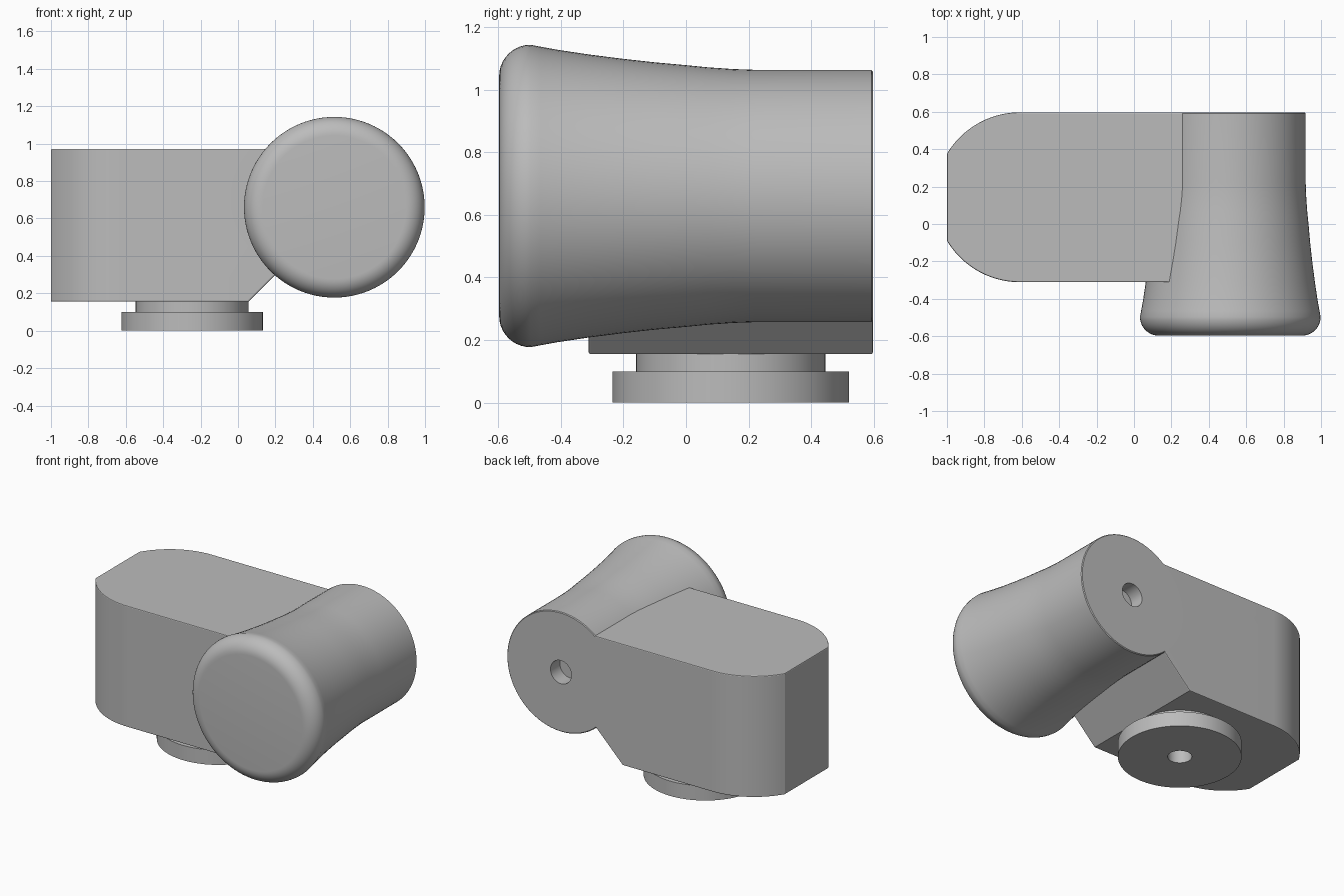
import bpy, bmesh, math
from mathutils import Matrix, Vector

if "Cube" in bpy.data.objects:
    bpy.data.objects.remove(bpy.data.objects["Cube"])

grey = bpy.data.materials.new("grey")
grey.diffuse_color = (0.5, 0.5, 0.5, 1)
grey.use_nodes = True
grey.node_tree.nodes["Principled BSDF"].inputs["Base Color"].default_value = grey.diffuse_color


def finish(bm, name):
    bmesh.ops.recalc_face_normals(bm, faces=bm.faces[:])
    me = bpy.data.meshes.new(name)
    bm.to_mesh(me)
    bm.free()
    ob = bpy.data.objects.new(name, me)
    bpy.context.collection.objects.link(ob)
    me.materials.append(grey)
    return ob


def lathe(name, profile, matrix, steps=96):
    """Spin (radius, height) points round local z, then place with matrix."""
    bm = bmesh.new()
    vs = [bm.verts.new((r, 0, h)) for r, h in profile]
    es = [bm.edges.new(p) for p in zip(vs, vs[1:])]
    bmesh.ops.spin(bm, geom=vs + es, cent=(0, 0, 0), axis=(0, 0, 1),
                   angle=2 * math.pi, steps=steps)
    bmesh.ops.remove_doubles(bm, verts=bm.verts[:], dist=1e-5)
    bm.transform(matrix)
    return finish(bm, name)


def smooth(ob):
    bpy.ops.object.select_all(action='DESELECT')
    ob.select_set(True)
    bpy.context.view_layer.objects.active = ob
    bpy.ops.object.shade_smooth_by_angle(angle=math.radians(20))


# Body block: plan outline with a clipped round end
YC, R, XC = 0.143, 0.454, -0.61
a0 = math.acos(0.39 / R)
arc = [math.pi / 2 + (math.pi / 2 - a0) * i / 20 for i in range(21)]
end = [(XC + R * math.cos(a), R * math.sin(a)) for a in arc]
plan = [(0.3, R)] + end + [(x, -y) for x, y in reversed(end)] + [(0.3, -R)]
bm = bmesh.new()
base = bm.faces.new([bm.verts.new((x, YC + y, 0.155)) for x, y in plan])
top = bmesh.ops.extrude_face_region(bm, geom=[base])["geom"]
bmesh.ops.translate(bm, verts=[g for g in top if isinstance(g, bmesh.types.BMVert)],
                    vec=(0, 0, 0.817))
# sloping cut under the knob end
bmesh.ops.recalc_face_normals(bm, faces=bm.faces[:])
bmesh.ops.bisect_plane(bm, geom=bm.verts[:] + bm.edges[:] + bm.faces[:],
                       plane_co=(0.055, 0, 0.155), plane_no=Vector((1, 0, -1)).normalized(),
                       clear_outer=True)
bmesh.ops.holes_fill(bm, edges=[e for e in bm.edges if e.is_boundary], sides=0)
body = finish(bm, "body_with_knob")

# Flared knob along y, with rounded front rim and a blind hole at the back
profile = [(0, 0.497), (0.078, 0.497), (0.078, 0.597), (0.398, 0.597), (0.403, 0.592),
           (0.403, 0.22), (0.4055, 0.15), (0.411, 0.07), (0.418, 0),
           (0.427, -0.1), (0.438, -0.2), (0.452, -0.31), (0.467, -0.41), (0.477, -0.465)]
for i in range(11):
    a = math.pi / 2 * i / 10
    profile.append((0.383 + 0.1 * math.cos(a), -0.497 - 0.1 * math.sin(a)))
profile.append((0, -0.597))
turn = Matrix.Translation((0.515, 0, 0.66)) @ Matrix.Rotation(-math.pi / 2, 4, 'X')
knob = lathe("knob", profile, turn)

# Fuse knob and body into one solid
bev = body.modifiers.new("edge", 'BEVEL')
bev.width, bev.segments, bev.angle_limit = 0.006, 2, math.radians(50)
uni = body.modifiers.new("fuse", 'BOOLEAN')
uni.operation, uni.solver, uni.object = 'UNION', 'EXACT', knob
bpy.context.view_layer.objects.active = body
for m in ("edge", "fuse"):
    bpy.ops.object.modifier_apply(modifier=m)
bpy.data.objects.remove(knob)
smooth(body)

# Foot: neck and wider disc with a blind hole underneath
foot = lathe("foot", [(0, 0.15), (0.074, 0.15), (0.074, 0), (0.378, 0), (0.378, 0.1),
                      (0.302, 0.1), (0.302, 0.158), (0, 0.158)],
             Matrix.Translation((-0.245, YC, 0)))
smooth(foot)
